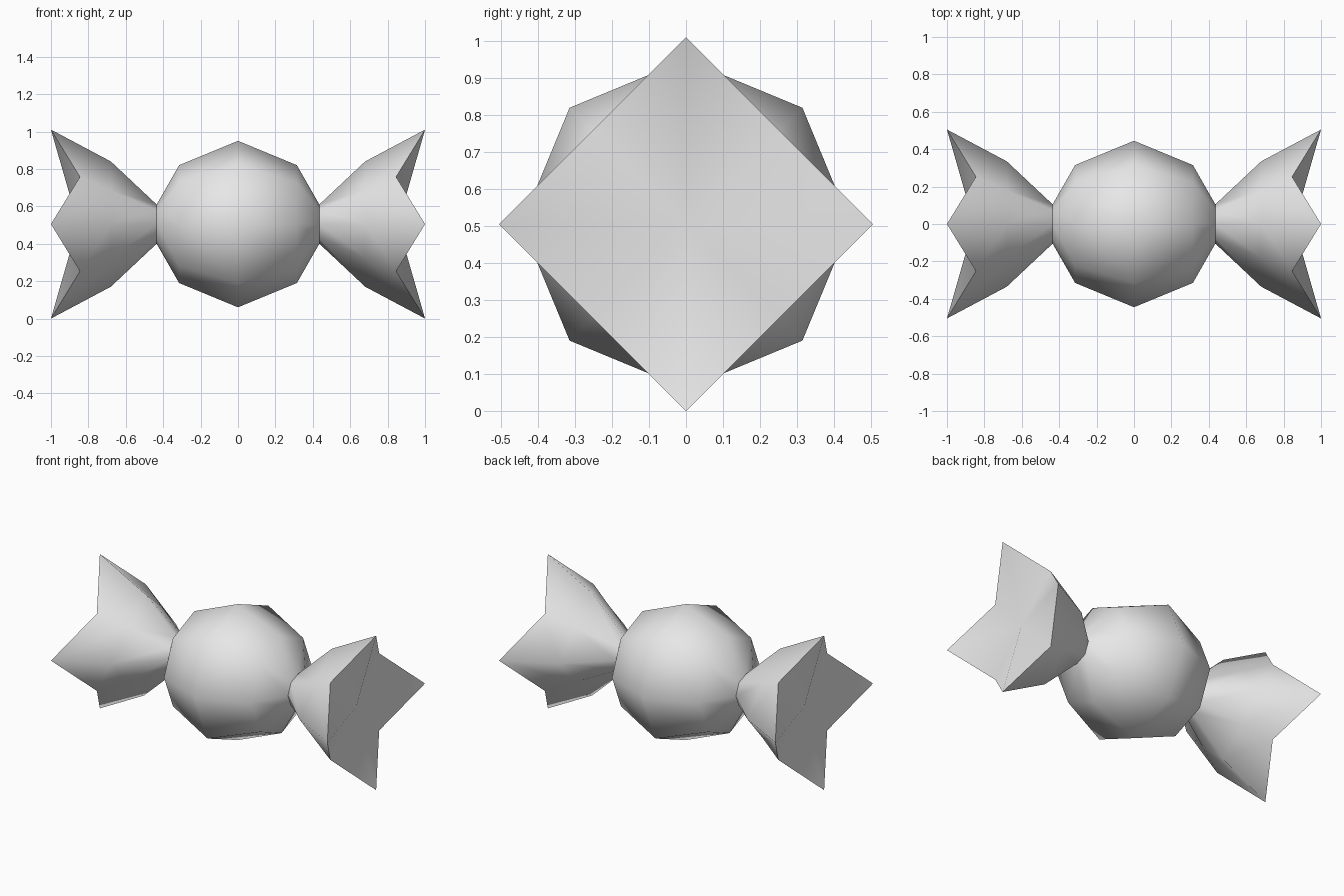
import bpy, bmesh, math
from mathutils import Vector

old = bpy.data.objects.get("Cube")
if old:
    bpy.data.objects.remove(old, do_unlink=True)

SIDES = 8
MID_Z = 0.505
DIAG = math.sqrt(0.5)

grey = bpy.data.materials.new("wrapper_grey")
grey.use_nodes = True
grey.diffuse_color = (0.8, 0.8, 0.8, 1)
grey.node_tree.nodes["Principled BSDF"].inputs["Base Color"].default_value = (0.8, 0.8, 0.8, 1)


def loft(name, rings, cap_x=None):
    """Skin eight-sided rings along x; each ring is ((x, radius) on axes, (x, radius) on diagonals)."""
    bm = bmesh.new()
    loops = []
    for ring in rings:
        loop = []
        for i in range(SIDES):
            x, r = ring[i % 2]
            a = math.tau * i / SIDES
            loop.append(bm.verts.new((x, r * math.cos(a), MID_Z + r * math.sin(a))))
        loops.append(loop)
    for low, high in zip(loops, loops[1:]):
        for i in range(SIDES):
            j = (i + 1) % SIDES
            bm.faces.new((low[i], low[j], high[j], high[i]))
    # Shallow fan closing the outer end
    if cap_x is not None:
        hub = bm.verts.new((cap_x, 0, MID_Z))
        for i in range(SIDES):
            bm.faces.new((loops[-1][i], loops[-1][(i + 1) % SIDES], hub))
    bmesh.ops.recalc_face_normals(bm, faces=bm.faces)
    # Open tubes: make sure the sides face away from the axis
    bm.faces.ensure_lookup_table()
    first = bm.faces[0]
    if first.normal.dot(first.calc_center_median() - Vector((first.calc_center_median().x, 0, MID_Z))) < 0:
        bmesh.ops.reverse_faces(bm, faces=bm.faces)
    mesh = bpy.data.meshes.new(name)
    bm.to_mesh(mesh)
    bm.free()
    mesh.materials.append(grey)
    obj = bpy.data.objects.new(name, mesh)
    bpy.context.collection.objects.link(obj)
    bpy.ops.object.select_all(action='DESELECT')
    obj.select_set(True)
    bpy.context.view_layer.objects.active = obj
    bpy.ops.object.shade_smooth_by_angle(angle=math.radians(85))
    return obj


# Round sweet body
profile = [(-0.435, 0.105), (-0.315, 0.315), (0, 0.445), (0.315, 0.315), (0.435, 0.105)]
loft("sweet_body", [(p, p) for p in profile])

# Twisted wrapper ends, flaring from a round neck to a notched square rim
for name, s in (("left_wrapper_end", 1), ("right_wrapper_end", -1)):
    loft(name, [
        ((s * 0.435, 0.105), (s * 0.435, 0.105)),
        ((s * 0.68, 0.335), (s * 0.68, 0.18 / DIAG)),
        ((s * 1.0, 0.505), (s * 0.845, 0.505 * DIAG)),
    ], cap_x=s * 0.855)
